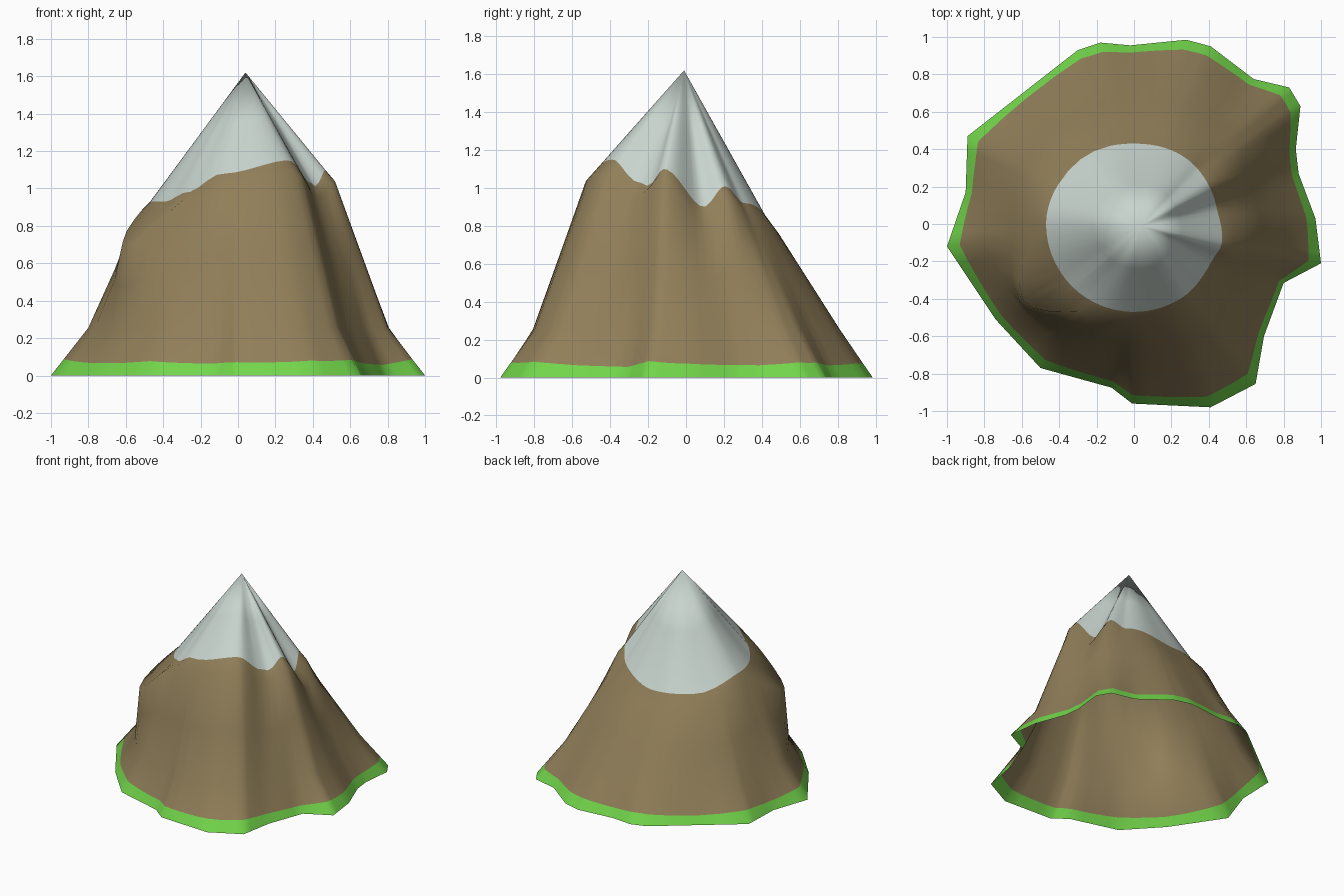
import bpy, bmesh, math
from mathutils import Vector

if "Cube" in bpy.data.objects:
    bpy.data.objects.remove(bpy.data.objects["Cube"])

# Foot outline seen from above, anticlockwise
FOOT = [(1.0, -.21), (.97, .03), (.88, .27), (.865, .40), (.89, .63), (.83, .73),
        (.64, .775), (.41, .95), (.28, .985), (-.02, .955), (-.18, .97), (-.30, .93),
        (-.89, .47), (-.90, .17), (-1.0, -.12), (-.74, -.51), (-.50, -.77),
        (-.12, -.875), (-.01, -.96), (.41, -.98), (.65, -.855), (.695, -.60), (.80, -.315)]
# Shoulder ridge: angle, radius, height
SHOULDER = [(-180, .50, .90), (-145, .72, .69), (-120, .55, .94), (-95, .53, 1.02),
            (-55, .55, 1.07), (-33, .50, .95), (-13, .53, 1.04), (12, .55, .78),
            (27, .50, .95), (43, .52, .83), (90, .50, .74), (135, .55, .73), (180, .50, .90)]
# Snow line: angle, radius, height
SNOW = [(-180, .47, .93), (-145, .47, .93), (-125, .47, .98), (-100, .47, 1.08),
        (-55, .47, 1.15), (-33, .46, 1.03), (-25, .46, 1.01), (-14, .48, 1.10),
        (12, .45, .90), (27, .45, 1.01), (43, .45, .92), (90, .43, .83),
        (135, .45, .84), (180, .47, .93)]
APEX = Vector((.04, -.01, 1.62))


def at_angle(table, deg):
    for (a, r0, z0), (b, r1, z1) in zip(table, table[1:]):
        if a <= deg <= b:
            t = (deg - a) / (b - a)
            t = t * t * (3 - 2 * t)          # eased between the ridges
            return r0 + (r1 - r0) * t, z0 + (z1 - z0) * t


def polar(ang, r, z):
    return Vector((r * math.cos(ang), r * math.sin(ang), z))


def material(name, rgb):
    m = bpy.data.materials.new(name)
    m.diffuse_color = (*rgb, 1)
    m.use_nodes = True
    m.node_tree.nodes["Principled BSDF"].inputs["Base Color"].default_value = m.diffuse_color
    return m


# Subdivide the foot outline
STEPS = 4
foot = []
for i, p in enumerate(FOOT):
    a, b = Vector(p), Vector(FOOT[(i + 1) % len(FOOT)])
    foot += [a.lerp(b, k / STEPS) for k in range(STEPS)]
n = len(foot)
radii = [p.length for p in foot]
W = 5
smooth = [sum(radii[(i + k) % n] for k in range(-W, W + 1)) / (2 * W + 1) for i in range(n)]

# Rings from the foot up to the snow line
columns = []
for i, p in enumerate(foot):
    ang = math.atan2(p.y, p.x)
    deg = math.degrees(ang)
    base = Vector((p.x, p.y, 0))
    skirt = polar(ang, .83 * (.5 * smooth[i] + .5 * radii[i]), .255)
    t = min(.44, max(.2, .28 + .8 * (radii[i] / smooth[i] - 1)))
    shoulder = polar(ang, *at_angle(SHOULDER, deg))
    snow = polar(ang, *at_angle(SNOW, deg))
    columns.append([base, base.lerp(skirt, t), skirt, skirt.lerp(shoulder, .5),
                    shoulder, snow, snow.lerp(APEX, .5)])

# Mountain shell, open underneath
bm = bmesh.new()
cols = [[bm.verts.new(v) for v in c] for c in columns]
tip = bm.verts.new(APEX)
for i in range(n):
    a, b = cols[i], cols[(i + 1) % n]
    for k in range(len(a) - 1):
        f = bm.faces.new((a[k], b[k], b[k + 1], a[k + 1]))
        f.material_index = 0 if k == 0 else 1 if k < 5 else 2
    bm.faces.new((a[-1], b[-1], tip)).material_index = 2
for f in bm.faces:
    f.smooth = True

mesh = bpy.data.meshes.new("mountain")
bm.to_mesh(mesh)
bm.free()
for m in (material("grass_green", (.17, .67, .07)),
          material("rock_brown", (.28, .21, .10)),
          material("snow_grey", (.58, .66, .62))):
    mesh.materials.append(m)
bpy.context.collection.objects.link(bpy.data.objects.new("mountain", mesh))
